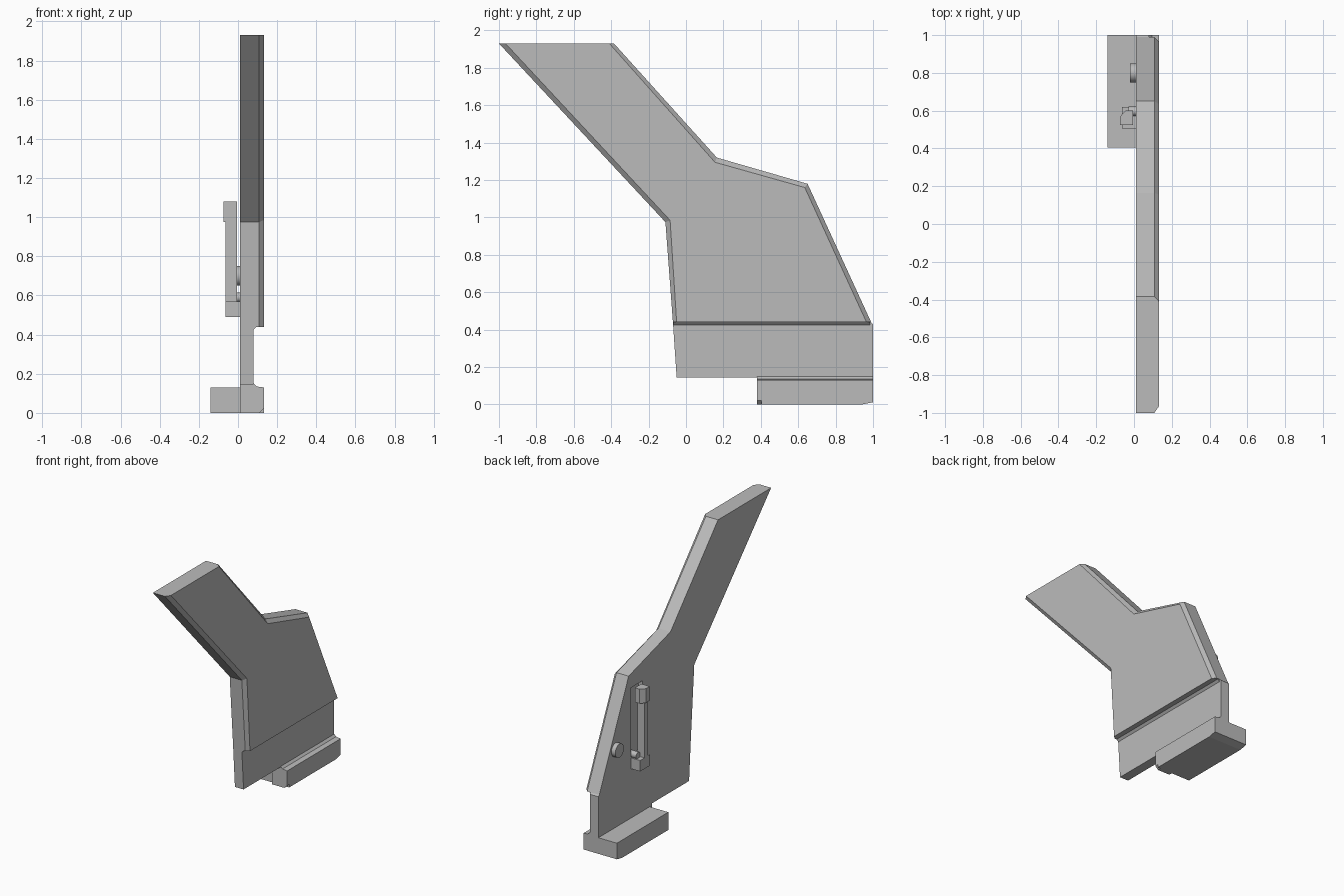
import bpy, bmesh, math
from mathutils import Vector

if "Cube" in bpy.data.objects:
    bpy.data.objects.remove(bpy.data.objects["Cube"])

grey = bpy.data.materials.new("plain grey")
grey.use_nodes = True
COLOR = (0.5, 0.5, 0.5, 1)
grey.diffuse_color = COLOR
grey.node_tree.nodes["Principled BSDF"].inputs["Base Color"].default_value = COLOR


def loft(name, rings):
    """Closed solid through rings that share a point count."""
    bm = bmesh.new()
    loops = [[bm.verts.new(p) for p in ring] for ring in rings]
    n = len(loops[0])
    for a, b in zip(loops, loops[1:]):
        for i in range(n):
            j = (i + 1) % n
            bm.faces.new((a[i], a[j], b[j], b[i]))
    bm.faces.new(loops[0])
    bm.faces.new(loops[-1])
    bmesh.ops.recalc_face_normals(bm, faces=bm.faces)
    mesh = bpy.data.meshes.new(name)
    bm.to_mesh(mesh)
    bm.free()
    mesh.materials.append(grey)
    obj = bpy.data.objects.new(name, mesh)
    bpy.context.collection.objects.link(obj)
    return obj


def side_prism(name, outline, x0, x1):
    return loft(name, [[(x, y, z) for y, z in outline] for x in (x0, x1)])


def long_prism(name, profile, y0, y1):
    return loft(name, [[(x, y, z) for x, z in profile] for y in (y0, y1)])


def box(name, x0, x1, y0, y1, z0, z1):
    return side_prism(name, [(y0, z0), (y1, z0), (y1, z1), (y0, z1)], x0, x1)


def pin(name, y, z, radius, x0, x1, sides=24):
    ring = [(y + radius * math.cos(2 * math.pi * i / sides),
             z + radius * math.sin(2 * math.pi * i / sides)) for i in range(sides)]
    obj = side_prism(name, ring, x0, x1)
    for face in obj.data.polygons:
        face.use_smooth = len(face.vertices) == 4
    return obj


# Thin backing plate: whole silhouette
crown = [(0.99, 0.44), (0.65, 1.18), (0.165, 1.32), (-0.385, 1.93),
         (-1, 1.93), (-0.11, 0.975), (-0.07, 0.44)]
plate = side_prism("backing_plate", [(-0.05, 0.145), (1, 0.145), (1, 0.43)] + crown, 0.01, 0.08)

# Thick upper panel with chamfered outer edge
inset = [(0.965, 0.44), (0.635, 1.16), (0.155, 1.295), (-0.41, 1.93),
         (-0.965, 1.93), (-0.085, 0.985), (-0.05, 0.44)]
loft("upper_panel", [[(x, y, z) for y, z in ring]
                     for x, ring in ((0.08, crown), (0.108, crown), (0.132, inset))])

# Small fillet under the panel
long_prism("panel_fillet", [(0.08, 0.425), (0.095, 0.44), (0.08, 0.44)], -0.068, 0.985)

# Foot: broad block, stepped nose and fillet against the plate
side_prism("foot", [(0.405, 0), (0.94, 0), (1, 0.012), (1, 0.13), (0.405, 0.13)], -0.14, 0.132)
long_prism("foot_nose", [(0.01, 0), (0.11, 0), (0.132, 0.022), (0.132, 0.13), (0.01, 0.13)],
           0.38, 0.405)
long_prism("foot_fillet", [(0.01, 0.13), (0.132, 0.13), (0.095, 0.135), (0.08, 0.15), (0.01, 0.15)],
           0.38, 1)

# Slot behind the lever
cutter = box("slot_cutter", -0.02, 0.04, 0.49, 0.625, 0.575, 1.085)
cutter.hide_render = True
cutter.hide_viewport = True
cutter.display_type = 'WIRE'
cut = plate.modifiers.new("slot", 'BOOLEAN')
cut.operation = 'DIFFERENCE'
cut.solver = 'EXACT'
cut.object = cutter

# Lever with its pivot, mounting block and catch
box("lever_block", -0.063, 0.012, 0.505, 0.62, 0.49, 0.57)
box("lever_bar", -0.063, -0.005, 0.53, 0.57, 0.57, 0.98)
catch = [(-0.005, 0.525), (-0.005, 0.6), (-0.045, 0.6), (-0.073, 0.57), (-0.073, 0.525)]
loft("lever_catch", [[(x, y, z) for x, y in catch] for z in (0.975, 1.08)])
pin("lever_pivot", 0.597, 0.59, 0.024, -0.03, 0.04)

# Round stud
pin("side_stud", 0.8, 0.7, 0.05, -0.022, 0.012)
